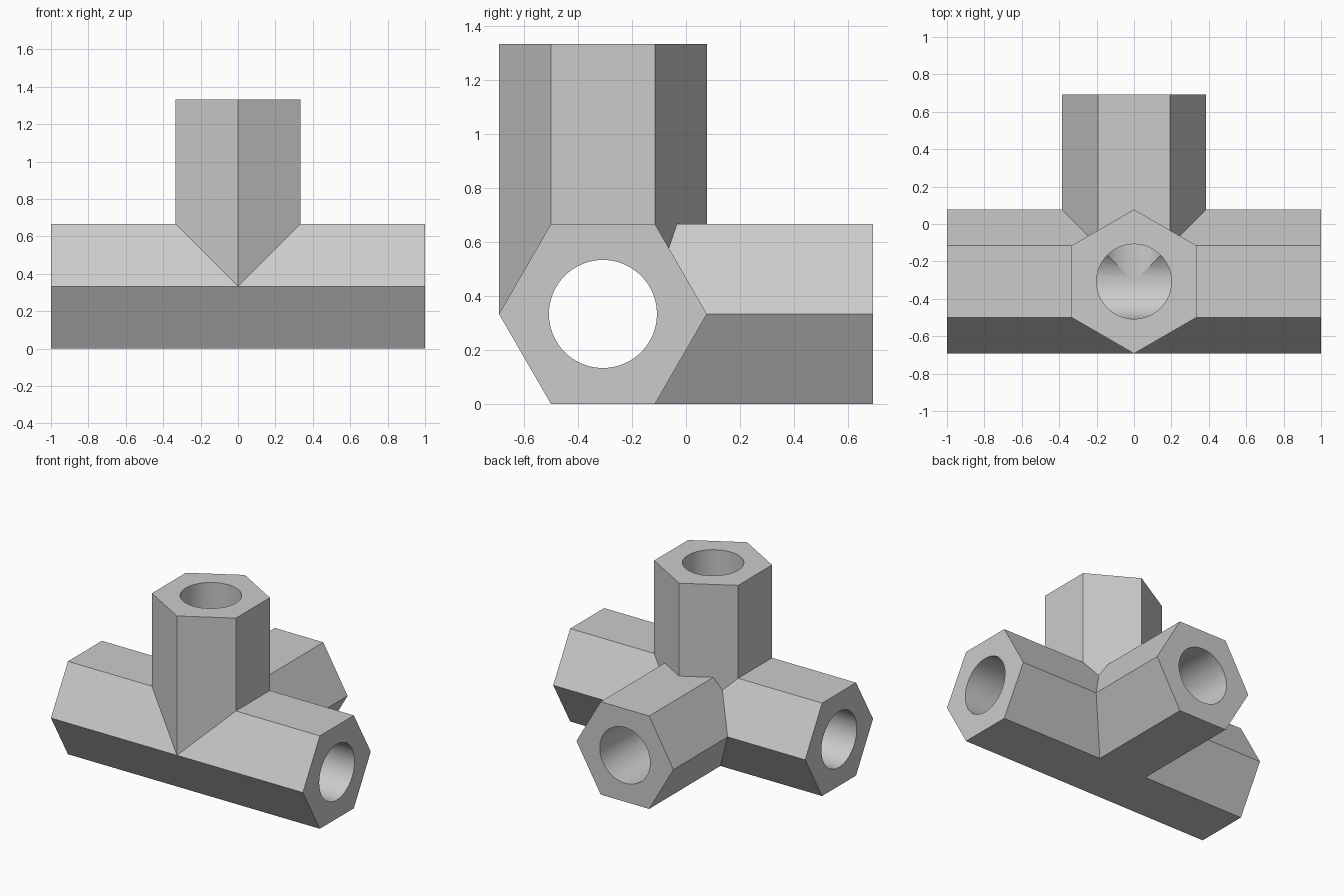
import bpy
from math import pi, radians, sqrt
from mathutils import Matrix, Vector

cube = bpy.data.objects.get("Cube")
if cube:
    bpy.data.objects.remove(cube, do_unlink=True)

APOTHEM = 1 / 3
HEX_RADIUS = APOTHEM * 2 / sqrt(3)
BORE_RADIUS = 0.2
HUB = Vector((0, (HEX_RADIUS - 1) / 2, APOTHEM))

grey = bpy.data.materials.new("grey")
grey.use_nodes = True
grey.diffuse_color = (0.6, 0.6, 0.6, 1)
grey.node_tree.nodes["Principled BSDF"].inputs["Base Color"].default_value = (0.6, 0.6, 0.6, 1)


def prism(name, sides, radius, start, end, direction, spin=0):
    """Closed prism along a direction, measured from the hub."""
    turn = Vector(direction).to_track_quat("Z", "Y").to_matrix().to_4x4()
    bpy.ops.mesh.primitive_cylinder_add(vertices=sides, radius=radius, depth=end - start)
    obj = bpy.context.object
    obj.name = name
    obj.data.transform(Matrix.Translation(HUB) @ turn
                       @ Matrix.Translation((0, 0, (start + end) / 2))
                       @ Matrix.Rotation(spin, 4, "Z"))
    obj.data.materials.append(grey)
    return obj


def combine(target, tool, operation):
    mod = target.modifiers.new(tool.name, "BOOLEAN")
    mod.operation = operation
    mod.solver = "EXACT"
    mod.object = tool
    bpy.context.view_layer.objects.active = target
    bpy.ops.object.modifier_apply(modifier=mod.name)
    bpy.data.objects.remove(tool, do_unlink=True)


# Hexagonal arms: a long cross tube, one arm upward, one arm backward
RIGHT, UP, BACK = (1, 0, 0), (0, 0, 1), (0, 1, 0)
fitting = prism("pipe_fitting", 6, HEX_RADIUS, -1, 1, RIGHT, pi / 2)
combine(fitting, prism("upright_arm", 6, HEX_RADIUS, 0, 1, UP), "UNION")
combine(fitting, prism("back_arm", 6, HEX_RADIUS, 0, 1, BACK, pi / 2), "UNION")

# Round bores meeting at the hub
combine(fitting, prism("cross_bore", 64, BORE_RADIUS, -1.1, 1.1, RIGHT), "DIFFERENCE")
for name, direction in (("upright_bore", UP), ("back_bore", BACK)):
    combine(fitting, prism(name, 64, BORE_RADIUS, 0, 1.1, direction), "DIFFERENCE")

# Smooth bores, crisp hexagon edges and bore junctions
bpy.ops.object.select_all(action="DESELECT")
fitting.select_set(True)
bpy.context.view_layer.objects.active = fitting
bpy.ops.object.shade_smooth_by_angle(angle=radians(10))
